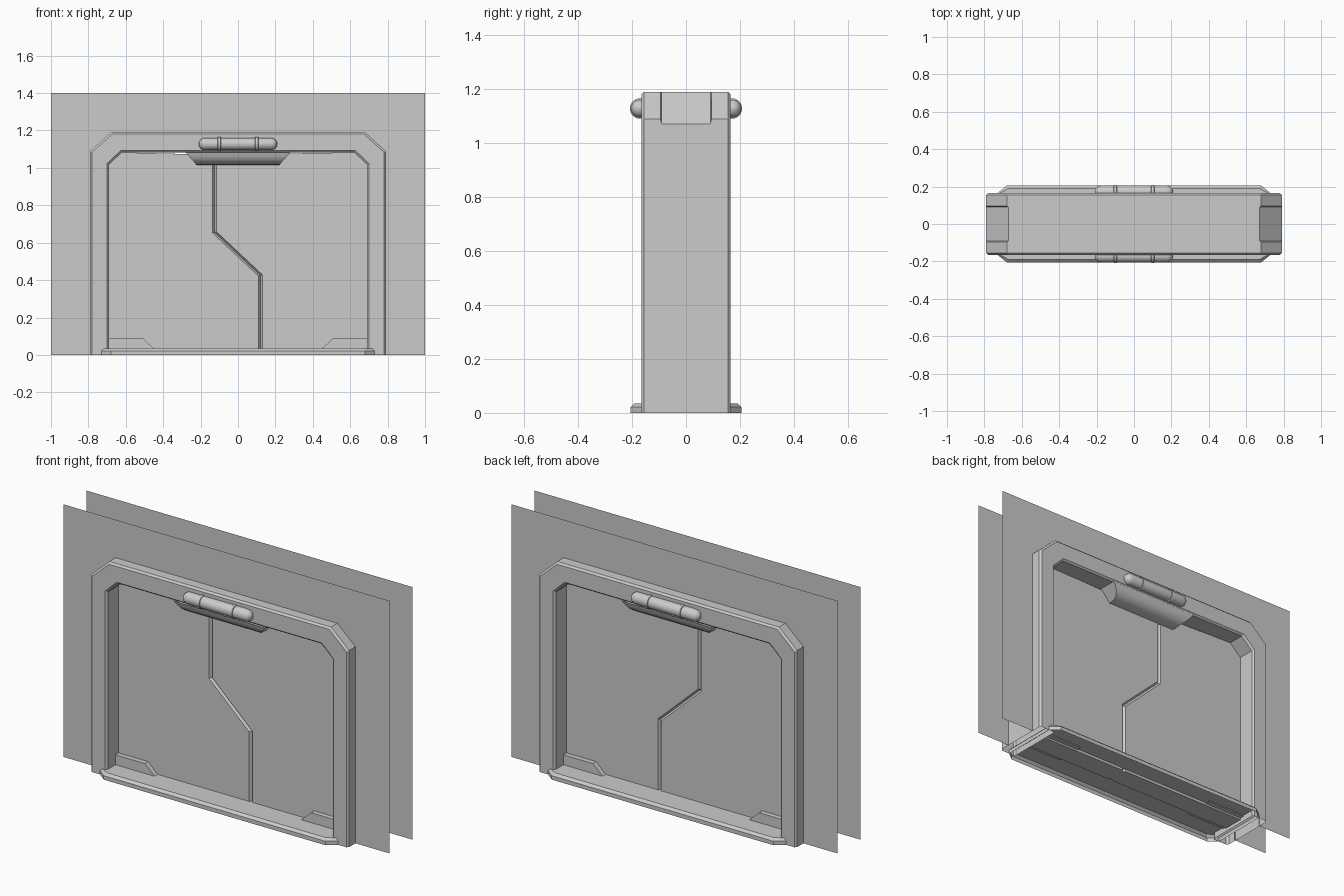
import bpy, bmesh, math

if "Cube" in bpy.data.objects:
    bpy.data.objects.remove(bpy.data.objects["Cube"])


def make(name, verts, faces, smooth=False):
    me = bpy.data.meshes.new(name)
    me.from_pydata(verts, [], faces)
    bm = bmesh.new()
    bm.from_mesh(me)
    bmesh.ops.recalc_face_normals(bm, faces=bm.faces)
    bm.to_mesh(me)
    bm.free()
    ob = bpy.data.objects.new(name, me)
    bpy.context.collection.objects.link(ob)
    if smooth:
        bpy.ops.object.select_all(action='DESELECT')
        ob.select_set(True)
        bpy.context.view_layer.objects.active = ob
        bpy.ops.object.shade_smooth_by_angle(angle=math.radians(40))
    return ob


def loft(name, rings, ring_closed=True, loop=False, caps=(), smooth=False):
    """Skin a list of equal-length point rings."""
    n = len(rings[0])
    verts = [p for r in rings for p in r]
    faces = []
    for i in range(len(rings) if loop else len(rings) - 1):
        a, b = i * n, (i + 1) % len(rings) * n
        for k in range(n if ring_closed else n - 1):
            j = (k + 1) % n
            faces.append((a + k, a + j, b + j, b + k))
    if 'start' in caps:
        faces.append(tuple(range(n)))
    if 'end' in caps:
        faces.append(tuple(range(len(verts) - n, len(verts))))
    return make(name, verts, faces, smooth)


def arch(x, z, cx, cz, y):
    """Door-shaped outline with cut top corners."""
    return [(-x, y, 0), (-x, y, z - cz), (-x + cx, y, z),
            (x - cx, y, z), (x, y, z - cz), (x, y, 0)]


# Door frame: one cross-section swept round the arch, open at the floor
section = [(.79, 1.19, .11, .10, -.095), (.79, 1.19, .11, .10, -.155),
           (.78, 1.18, .106, .096, -.165), (.70, 1.092, .072, .068, -.165),
           (.69, 1.083, .07, .065, -.155)]
recess = (.79, 1.19, .12, .12, -.09)
half = [recess] + section
rings = [arch(*s) for s in half]
rings += [arch(*s[:4], -s[4]) for s in reversed(half)]
loft('door_frame', rings, ring_closed=False, loop=True)

# Door leaves meeting at a stepped V-groove seam
seam = [(-.125, 0), (-.125, .65), (.12, .425), (.12, 0)]
seam = [(-.125, 1.07), (-.125, .655), (.12, .425), (.12, .02)]
for side, name in ((-1, 'door_leaf_left'), (1, 'door_leaf_right')):
    def leaf(y, off):
        edge = [(x + side * off, y, z + (side * off * .4 if 0 < i < 3 else 0))
                for i, (x, z) in enumerate(seam)]
        return edge + [(side * .69, y, .02), (side * .69, y, 1.02),
                       (side * .62, y, 1.083)]
    loft(name, [leaf(-.06, .01), leaf(-.046, 0), leaf(.046, 0), leaf(.06, .01)],
         caps=('start', 'end'))

# Threshold: shallow open-bottomed shell with cut corners
def sill(dx, dy, z):
    x, y = .73 - dx, .205 - dy
    return [(-x, -.165, z), (-x + .05, -y, z), (x - .05, -y, z), (x, -.165, z),
            (x, .165, z), (x - .05, y, z), (-x + .05, y, z), (-x, .165, z)]

loft('threshold', [sill(0, 0, 0), sill(0, 0, .022), sill(.012, .014, .035)],
     caps=('end',))

# Lamp profile, revolved about x
lamp = [(-.21 + .033 * (1 - math.cos(t)), .033 * math.sin(t))
        for t in (.02, .4, .8, 1.2, math.pi / 2)]
lamp += [(-x, r) for x, r in reversed(lamp)]


def revolve(name, prof, cy, cz, n=24):
    loft(name, [[(x, cy + r * math.cos(2 * math.pi * k / n),
                  cz + r * math.sin(2 * math.pi * k / n)) for k in range(n)]
                for x, r in prof], caps=('start', 'end'), smooth=True)


for s, face in ((-1, 'front'), (1, 'back')):
    # Wall sheet with the doorway cut out
    hole = arch(.785, 1.185, .11, .10, s * .1)
    wall = [(-1, s * .1, 0), (-1, s * .1, 1.4), (1, s * .1, 1.4), (1, s * .1, 0)]
    outline = wall + hole[::-1]
    make('wall_' + face, outline, [tuple(range(len(outline)))])

    # Rounded header under the lintel
    curve = [(.165, 1.083, .28), (.158, 1.062, .262), (.145, 1.042, .245),
             (.125, 1.026, .23), (.10, 1.018, .222), (.055, 1.015, .22)]
    loft('header_' + face, [[(-.28, s * y, 1.085), (-w, s * y, z),
                             (w, s * y, z), (.28, s * y, 1.085)]
                            for y, z, w in curve], ring_closed=False, smooth=True)

    # Lamp tube and its two straps
    revolve('lamp_' + face, lamp, s * .172, 1.128)
    for k in (-1, 1):
        revolve('lamp_strap_' + face, [(k * .1 - .01, .033), (k * .1 - .007, .038),
                                       (k * .1 + .007, .038), (k * .1 + .01, .033)],
                s * .17, 1.128)
        # Corner kick plates at the foot of the door
        shape = [(.69, .03), (.69, .09), (.51, .09), (.445, .03)]
        loft('kick_plate_' + face, [[(k * x, s * y, z) for x, z in shape]
                                    for y in (.055, .088)], caps=('end',))
